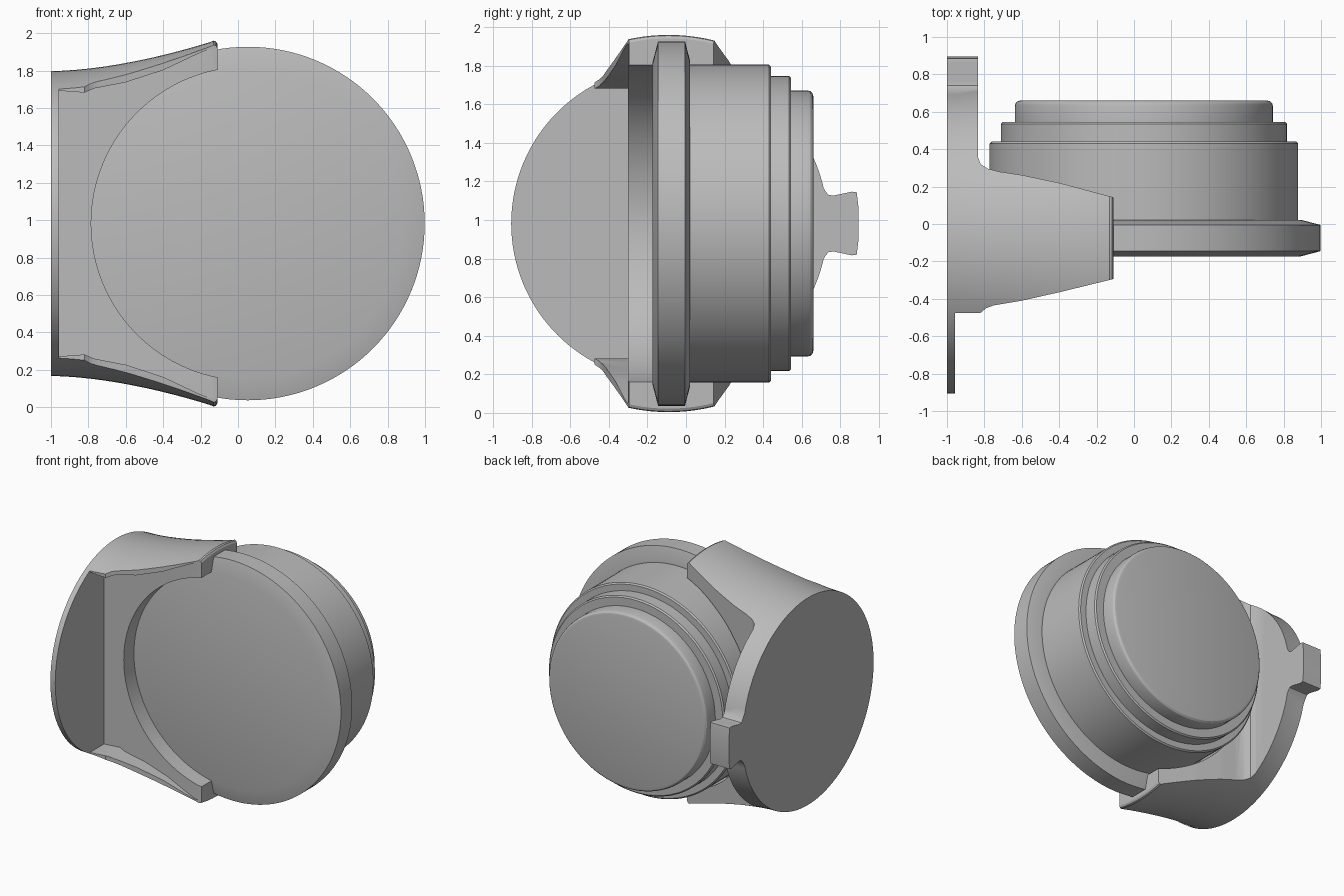
import bpy, bmesh, math
from mathutils import Matrix, Vector

cube = bpy.data.objects.get("Cube")
if cube:
    bpy.data.objects.remove(cube)

CZ = 0.982                                  # height of both round axes
LENS = Vector((0.053, 0, CZ))               # the drum axis runs along y
BASE = Vector((0, -0.09, CZ))               # the mount axis runs along x

grey = bpy.data.materials.new("plain grey")
grey.use_nodes = True
colour = (0.5, 0.5, 0.5, 1)
grey.diffuse_color = colour
grey.node_tree.nodes["Principled BSDF"].inputs["Base Color"].default_value = colour


def finish(name, bm):
    bmesh.ops.recalc_face_normals(bm, faces=bm.faces[:])
    mesh = bpy.data.meshes.new(name)
    bm.to_mesh(mesh)
    bm.free()
    mesh.materials.append(grey)
    ob = bpy.data.objects.new(name, mesh)
    bpy.context.collection.objects.link(ob)
    return ob


def lathe(name, profile, axis, centre, steps=128):
    """Capped solid of revolution from (distance along axis, radius) pairs."""
    bm = bmesh.new()
    rings = []
    for d, r in profile:
        ring = []
        for i in range(steps):
            a = math.tau * i / steps
            u, v = r * math.cos(a), r * math.sin(a)
            p = Vector((d, u, v)) if axis == "x" else Vector((u, d, v))
            ring.append(bm.verts.new(p + centre))
        rings.append(ring)
    for a, b in zip(rings, rings[1:]):
        for i in range(steps):
            j = (i + 1) % steps
            bm.faces.new((a[i], a[j], b[j], b[i]))
    bm.faces.new(rings[0])
    bm.faces.new(rings[-1])
    return finish(name, bm)


def prism(name, points, place, low, high):
    """Extrude a flat outline; place(u, v, w) maps it into space."""
    bm = bmesh.new()
    ends = [[bm.verts.new(place(u, v, w)) for u, v in points] for w in (low, high)]
    n = len(points)
    for i in range(n):
        j = (i + 1) % n
        bm.faces.new((ends[0][i], ends[0][j], ends[1][j], ends[1][i]))
    bm.faces.new(ends[0])
    bm.faces.new(ends[1])
    return finish(name, bm)


def combine(target, tool, operation):
    mod = target.modifiers.new("cut", "BOOLEAN")
    mod.operation, mod.object, mod.solver = operation, tool, "EXACT"
    bpy.context.view_layer.objects.active = target
    bpy.ops.object.modifier_apply(modifier=mod.name)
    bpy.data.objects.remove(tool)


# Stepped drum with a chamfered front flange
drum = lathe("drum", [
    (-0.175, 0.83), (-0.145, 0.945), (-0.005, 0.945), (0.022, 0.84), (0.022, 0.825),
    (0.43, 0.825), (0.44, 0.815), (0.44, 0.765), (0.535, 0.765), (0.545, 0.755),
    (0.545, 0.69), (0.63, 0.69), (0.645, 0.686), (0.656, 0.675), (0.66, 0.66)],
    "y", LENS)

# Flared mount body, rounded at the outer lip
flare = [(-1 + 0.85 * t / 12, 0.815 + 0.155 * (t / 12) ** 1.7) for t in range(13)]
flare += [(-0.13, 0.978), (-0.118, 0.974), (-0.11, 0.96)]
mount = lathe("mount_bracket", flare, "x", BASE)

# Trim the flare into a thin round base with two tapering arms
outline = prism("arm_outline", [
    (-1.2, -1.2), (-0.957, -1.2), (-0.957, -0.475), (-0.82, -0.475), (-0.79, -0.45),
    (-0.75, -0.435), (-0.6, -0.41), (-0.4, -0.365), (-0.1, -0.292), (-0.1, 0.14),
    (-0.4, 0.22), (-0.6, 0.262), (-0.72, 0.28), (-0.78, 0.295), (-0.82, 0.32),
    (-0.835, 0.36), (-0.835, 1.2), (-1.2, 1.2)],
    lambda u, v, w: (u, v, w), -0.5, 2.5)
combine(mount, outline, "INTERSECT")

# Front pocket that leaves a narrow lip along both arms
upper = [(-0.957, 0.71), (-0.82, 0.7), (-0.77, 0.722), (-0.6, 0.755),
         (-0.4, 0.82), (-0.22, 0.905), (-0.16, 0.93), (0.1, 0.95)]
pocket = prism("pocket", upper + [(x, -z) for x, z in reversed(upper)],
               lambda u, v, w: (u, w, CZ + v), -1.5, -0.3)
combine(mount, pocket, "DIFFERENCE")

# Round seat through the bracket, with the flange groove
seat = lathe("seat", [(-1.2, 0.838), (1.2, 0.838)], "y", LENS)
combine(mount, seat, "DIFFERENCE")

# Flared latch tab on the back of the base
half = [(0.62, 0.26), (0.69, 0.22), (0.725, 0.165), (0.74, 0.148), (0.765, 0.145),
        (0.86, 0.165), (0.885, 0.162), (0.895, 0.08)]
tab = prism("latch_tab", half + [(y, -z) for y, z in reversed(half)],
            lambda u, v, w: (w, u, CZ + v), -1, -0.835)
combine(mount, tab, "UNION")

# Smooth the curved faces and keep crisp edges
bpy.ops.object.select_all(action="DESELECT")
for ob in (drum, mount):
    ob.select_set(True)
    bpy.context.view_layer.objects.active = ob
bpy.ops.object.shade_smooth_by_angle(angle=math.radians(28))
